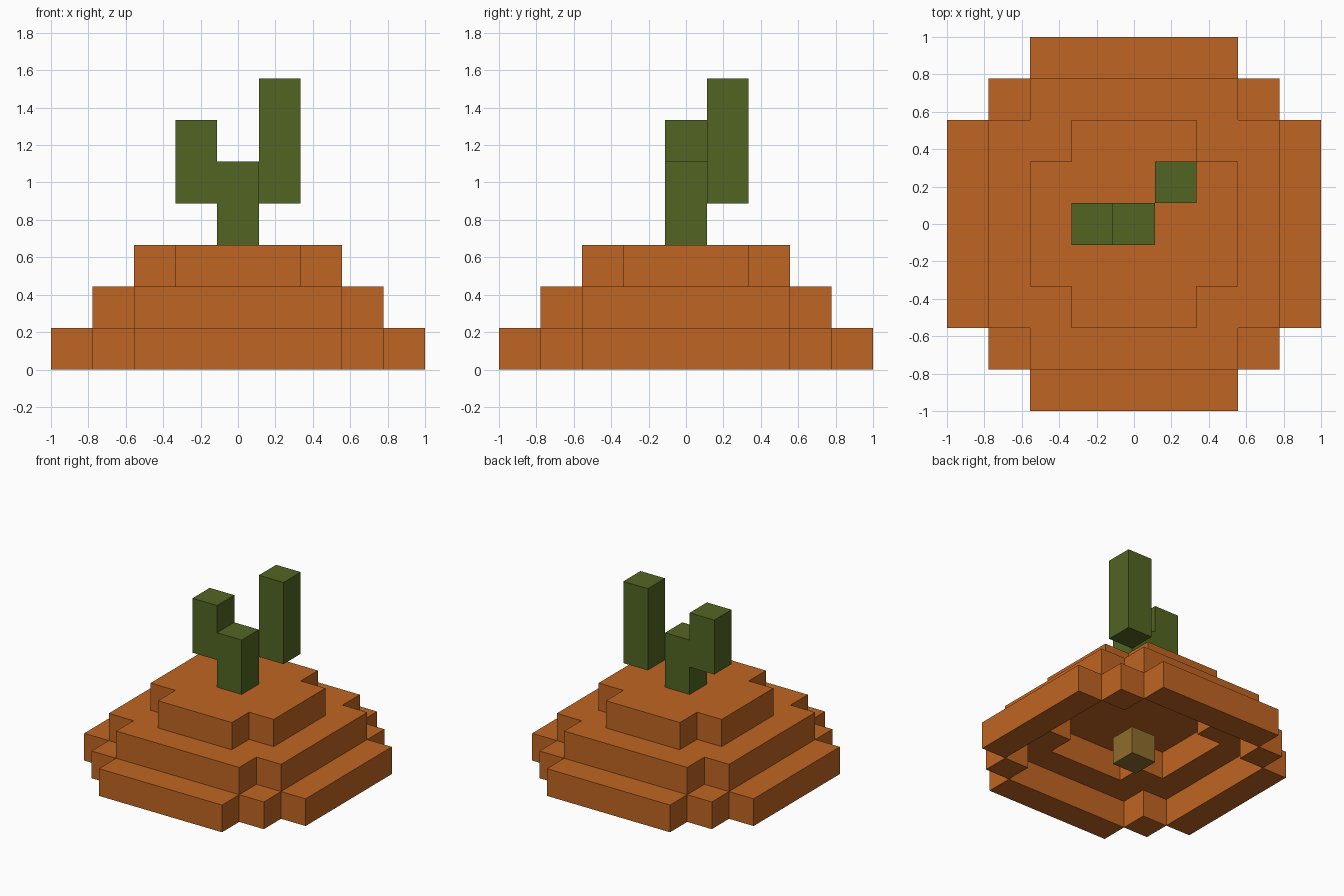
import bpy
import bmesh
from mathutils import Vector

UNIT = 2 / 9  # edge of one block

cube = bpy.data.objects.get("Cube")
if cube:
    bpy.data.objects.remove(cube, do_unlink=True)


def make_material(name, color):
    mat = bpy.data.materials.new(name)
    mat.use_nodes = True
    mat.diffuse_color = (*color, 1)
    bsdf = mat.node_tree.nodes["Principled BSDF"]
    bsdf.inputs["Base Color"].default_value = (*color, 1)
    return mat


def slab(half_x, half_y):
    """Rectangle of block columns centred on the origin."""
    return {(x, y) for x in range(-half_x, half_x + 1)
            for y in range(-half_y, half_y + 1)}


def at_level(columns, bottom, height=1):
    return {(x, y, bottom + k) for x, y in columns for k in range(height)}


def build_blocks(name, cells, mat):
    """Skin the blocks with outer faces only, merging flat neighbours."""
    bm = bmesh.new()
    axes = [Vector((1, 0, 0)), Vector((0, 1, 0)), Vector((0, 0, 1))]
    for cell in cells:
        center = Vector(cell) + axes[2] / 2
        for i, axis in enumerate(axes):
            u, v = axes[(i + 1) % 3] / 2, axes[(i + 2) % 3] / 2
            for sign in (1, -1):
                normal = axis * sign
                if tuple(int(c) for c in Vector(cell) + normal) in cells:
                    continue
                mid = center + normal / 2
                corners = [mid - u - v, mid + u - v, mid + u + v, mid - u + v]
                bm.faces.new([bm.verts.new(p * UNIT) for p in corners[::sign]])
    bmesh.ops.remove_doubles(bm, verts=bm.verts, dist=0.001)
    bmesh.ops.dissolve_limit(bm, angle_limit=0.01, verts=bm.verts, edges=bm.edges)
    mesh = bpy.data.meshes.new(name)
    bm.to_mesh(mesh)
    bm.free()
    mesh.materials.append(mat)
    obj = bpy.data.objects.new(name, mesh)
    bpy.context.collection.objects.link(obj)


clay = make_material("orange clay", (0.527, 0.130, 0.016))
green = make_material("cactus green", (0.084, 0.130, 0.016))
tan = make_material("tan core", (0.275, 0.153, 0.026))

# Stepped hollow mound: each tier is a ring around the footprint of the next
lower = slab(4, 2) | slab(3, 3) | slab(2, 4)
middle = slab(3, 2) | slab(2, 3)
upper = slab(2, 1) | slab(1, 2)
build_blocks("lower_tier", at_level(lower - middle, 0), clay)
build_blocks("middle_tier", at_level(middle - upper, 1), clay)
build_blocks("upper_tier", at_level(upper, 2), clay)

# Single block inside the hollow
build_blocks("inner_block", at_level({(0, 0)}, 0), tan)

# Cactus: trunk with a short side arm, and a tall arm behind
build_blocks("cactus_trunk",
             at_level({(0, 0)}, 3, 2) | at_level({(-1, 0)}, 4, 2), green)
build_blocks("cactus_tall_arm", at_level({(1, 1)}, 4, 3), green)
